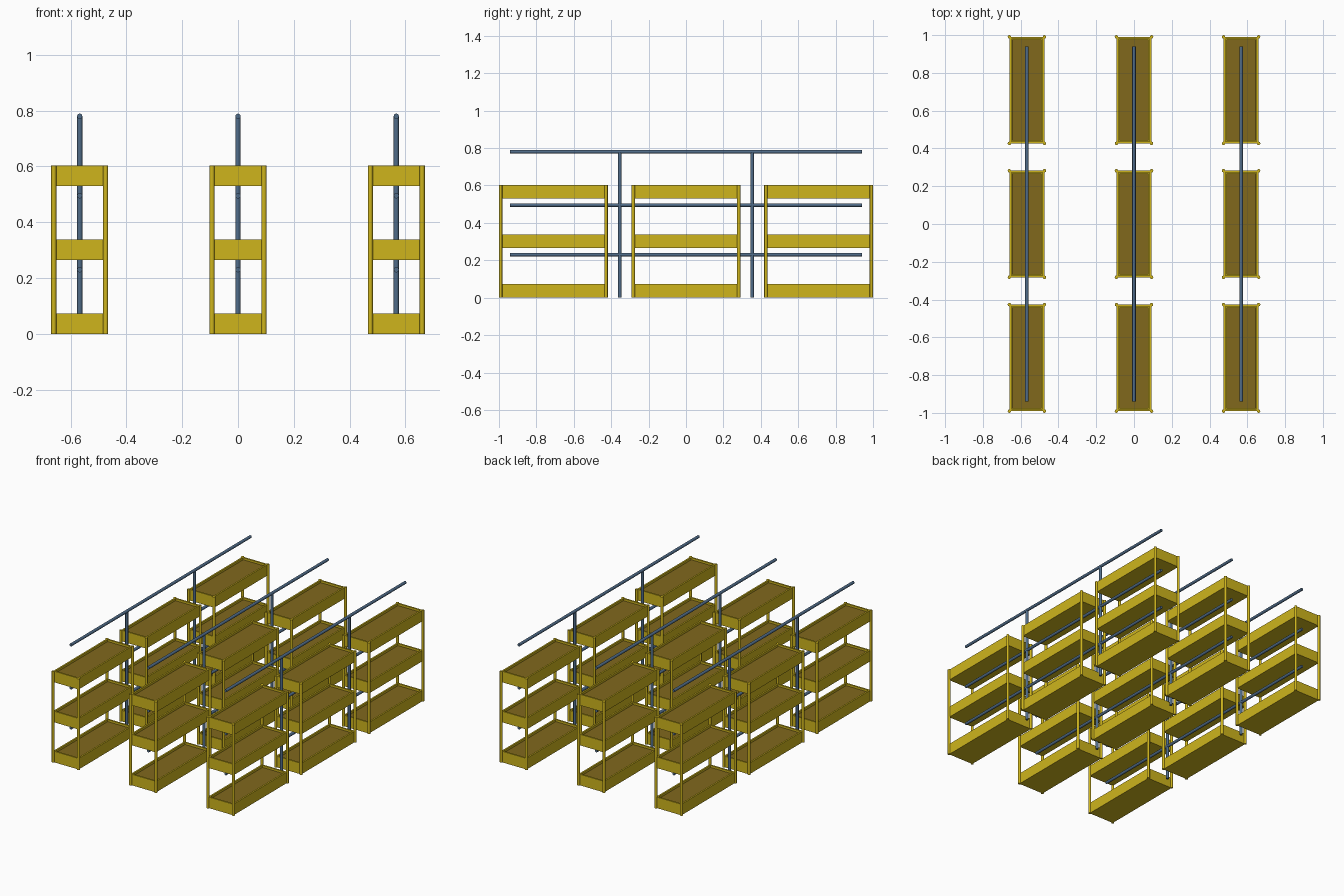
import bpy, bmesh
from mathutils import Vector

if "Cube" in bpy.data.objects:
    bpy.data.objects.remove(bpy.data.objects["Cube"])

XS = (-0.567, 0.0, 0.567)        # rows
YS = (-0.709, 0.0, 0.709)        # racks along a row
SHELVES = (0.0, 0.265, 0.53)     # tray undersides
HX, HY, TRAY_H = 0.093, 0.282, 0.073
WALL, POST_R, PIPE_R = 0.015, 0.009, 0.0095


def material(name, color):
    m = bpy.data.materials.new(name)
    m.diffuse_color = (*color, 1)
    m.use_nodes = True
    m.node_tree.nodes["Principled BSDF"].inputs["Base Color"].default_value = m.diffuse_color
    return m


yellow = material("yellow_paint", (0.62, 0.46, 0.012))
brown = material("soil_brown", (0.22, 0.14, 0.012))
blue = material("pipe_blue", (0.08, 0.15, 0.25))


def finish(bm, name, mat):
    me = bpy.data.meshes.new(name)
    bm.to_mesh(me)
    bm.free()
    me.materials.append(mat)
    return me


def box(bm, hx, hy, z0, z1):
    res = bmesh.ops.create_cube(bm, size=1)
    bmesh.ops.scale(bm, vec=(2 * hx, 2 * hy, z1 - z0), verts=res["verts"])
    bmesh.ops.translate(bm, vec=(0, 0, (z0 + z1) / 2), verts=res["verts"])


def tray_mesh():
    # open box: inset the top face and push it down
    bm = bmesh.new()
    box(bm, HX, HY, 0, TRAY_H)
    top = max(bm.faces, key=lambda f: f.calc_center_median().z)
    bmesh.ops.inset_region(bm, faces=[top], thickness=WALL)
    inner = bmesh.ops.extrude_face_region(bm, geom=[top])["geom"]
    bmesh.ops.translate(bm, vec=(0, 0, WALL - TRAY_H),
                        verts=[v for v in inner if isinstance(v, bmesh.types.BMVert)])
    if top.is_valid:
        bmesh.ops.delete(bm, geom=[top], context="FACES_ONLY")
    bmesh.ops.recalc_face_normals(bm, faces=bm.faces)
    return finish(bm, "planter_tray", yellow)


def soil_mesh():
    bm = bmesh.new()
    box(bm, HX - WALL, HY - WALL, WALL, TRAY_H - 0.011)
    return finish(bm, "soil", brown)


def rod_mesh(name, radius, length, mat):
    # upright rod standing on its origin
    bm = bmesh.new()
    res = bmesh.ops.create_cone(bm, cap_ends=True, segments=12, radius1=radius,
                                radius2=radius, depth=length)
    bmesh.ops.translate(bm, vec=(0, 0, length / 2), verts=res["verts"])
    for f in bm.faces:
        f.smooth = len(f.verts) == 4
    for e in bm.edges:
        e.smooth = all(len(f.verts) == 4 for f in e.link_faces)
    return finish(bm, name, mat)


def place(name, mesh, loc, rot=(0, 0, 0)):
    ob = bpy.data.objects.new(name, mesh)
    ob.location, ob.rotation_euler = loc, rot
    bpy.context.collection.objects.link(ob)
    return ob


tray, soil = tray_mesh(), soil_mesh()
post = rod_mesh("rack_post", POST_R, SHELVES[-1] + TRAY_H, yellow)
rail = rod_mesh("water_pipe", PIPE_R, 1.88, blue)
upright = rod_mesh("pipe_upright", PIPE_R, 0.78, blue)

for x in XS:
    # planter racks
    for y in YS:
        for z in SHELVES:
            place("planter_tray", tray, (x, y, z))
            place("soil", soil, (x, y, z))
        for sx in (-1, 1):
            for sy in (-1, 1):
                place("rack_post", post, (x + sx * HX, y + sy * HY, 0))
    # long pipes over each shelf and their two uprights between racks
    for z in SHELVES:
        place("water_pipe", rail, (x, 0.94, z + 0.2 + 0.03 + (0.02 if z > 0.5 else 0)),
              (1.5707963, 0, 0))
    for sy in (-1, 1):
        place("pipe_upright", upright, (x, sy * 0.354, 0))
